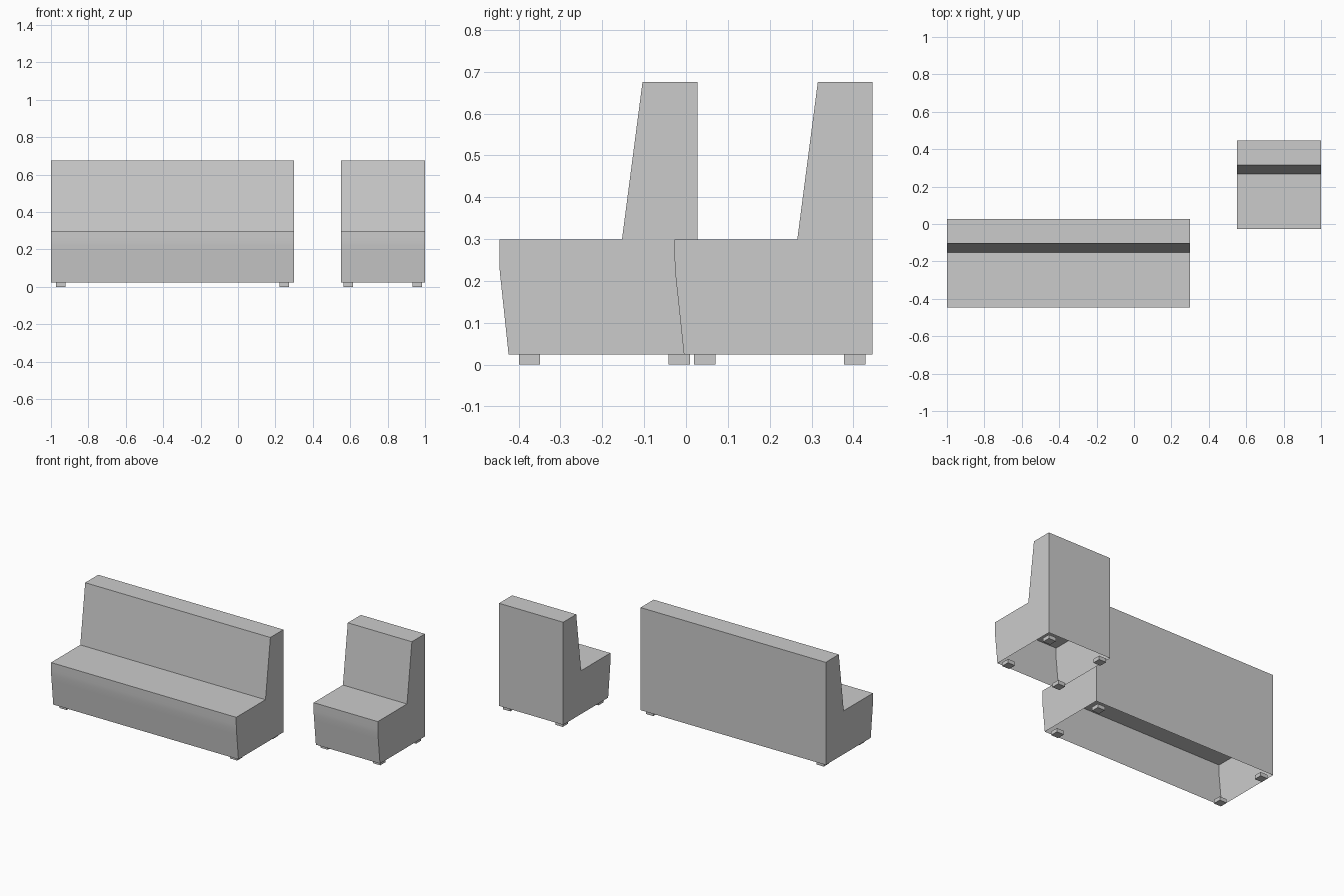
import bpy, bmesh
from mathutils import Matrix, Vector

if "Cube" in bpy.data.objects:
    bpy.data.objects.remove(bpy.data.objects["Cube"])

# Side profile shared by both seats: (distance from front, height), open underneath
PROFILE = [(0.022, 0.024), (0.005, 0.185), (0.001, 0.222), (0.0, 0.25), (0.0, 0.299),
           (0.293, 0.299), (0.342, 0.675), (0.473, 0.675), (0.473, 0.024)]
FOOT = 0.051


def finish(bm, name):
    mesh = bpy.data.meshes.new(name)
    bm.to_mesh(mesh)
    bm.free()
    obj = bpy.data.objects.new(name, mesh)
    bpy.context.collection.objects.link(obj)
    return obj


def shell(name, x0, x1, y0):
    # Hollow upholstered body: profile swept along x with closed ends
    bm = bmesh.new()
    left, right = ([bm.verts.new((x, y0 + d, z)) for d, z in PROFILE] for x in (x0, x1))
    for i in range(len(PROFILE) - 1):
        bm.faces.new((left[i], right[i], right[i + 1], left[i + 1]))
    bm.faces.new(left)
    bm.faces.new(right[::-1])
    bmesh.ops.recalc_face_normals(bm, faces=bm.faces)
    obj = finish(bm, name)
    bpy.context.view_layer.objects.active = obj
    obj.select_set(True)
    bpy.ops.object.shade_smooth_by_angle()
    obj.select_set(False)


def feet(name, x0, x1, y0, inset):
    # Four small square blocks under the corners
    bm = bmesh.new()
    for x in (x0 + inset + FOOT / 2, x1 - inset - FOOT / 2):
        for d in (0.072, 0.430):
            m = (Matrix.Translation(Vector((x, y0 + d, 0.012)))
                 @ Matrix.Diagonal((FOOT, FOOT, 0.024, 1)))
            bmesh.ops.create_cube(bm, size=1, matrix=m)
    finish(bm, name)


# Long bench and single chair
for name, x0, x1, y0, inset in (("bench", -1.0, 0.30, -0.446, 0.026),
                                ("chair", 0.55, 1.0, -0.027, 0.015)):
    shell(name + "_body", x0, x1, y0)
    feet(name + "_feet", x0, x1, y0, inset)
